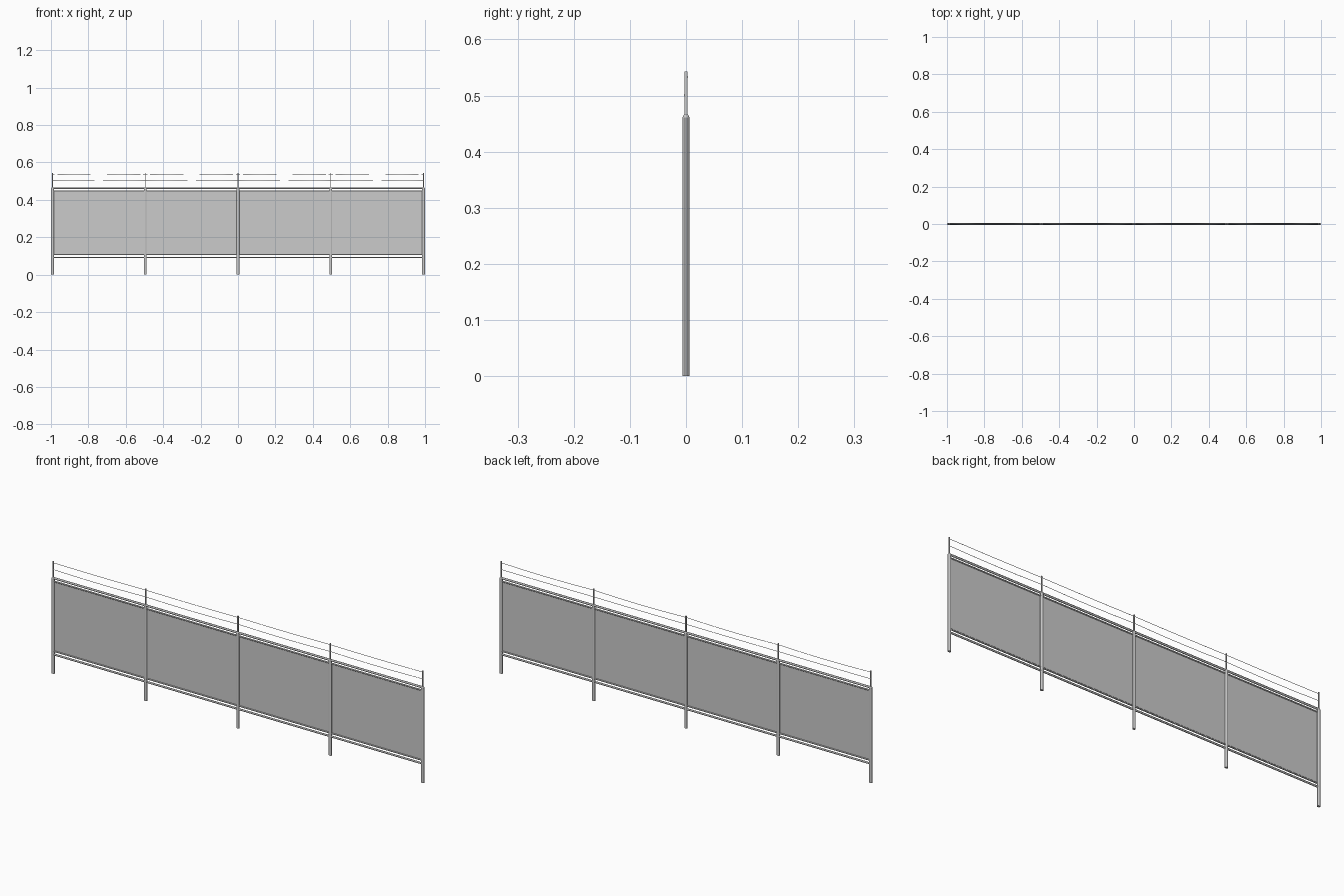
import bpy, bmesh, math
from mathutils import Matrix, Vector

if "Cube" in bpy.data.objects:
    bpy.data.objects.remove(bpy.data.objects["Cube"])

SPAN = 0.496
POST_X = [SPAN * i for i in range(-2, 3)]


def finish(name, bm):
    mesh = bpy.data.meshes.new(name)
    bm.to_mesh(mesh)
    bm.free()
    ob = bpy.data.objects.new(name, mesh)
    bpy.context.collection.objects.link(ob)
    return ob


def cone(bm, r1, r2, z0, z1, x, sides, sx=1.0):
    m = (Matrix.Translation((x, 0, (z0 + z1) / 2)) @ Matrix.Diagonal((sx, 1, 1, 1))
         @ Matrix.Rotation(math.pi / sides, 4, 'Z'))
    bmesh.ops.create_cone(bm, cap_ends=True, segments=sides, radius1=r1,
                          radius2=r2, depth=z1 - z0, matrix=m)


def tube(name, points, radius, sides_res=1):
    cu = bpy.data.curves.new(name, 'CURVE')
    cu.dimensions = '3D'
    cu.bevel_depth = radius
    cu.bevel_resolution = sides_res
    cu.use_fill_caps = True
    sp = cu.splines.new('POLY')
    sp.points.add(len(points) - 1)
    for p, co in zip(sp.points, points):
        p.co = (*co, 1)
    ob = bpy.data.objects.new(name, cu)
    bpy.context.collection.objects.link(ob)
    return ob


# main posts with chamfered caps, and slim wire holders on top
for i, x in enumerate(POST_X):
    bm = bmesh.new()
    cone(bm, 0.0062, 0.0062, 0, 0.461, x, 12, 1.3)
    cone(bm, 0.0062, 0.004, 0.461, 0.466, x, 12, 1.3)
    finish(f"post_{i}", bm)
    bm = bmesh.new()
    cone(bm, 0.0034, 0.0034, 0.46, 0.543, x, 4)
    finish(f"wire_holder_{i}", bm)

# horizontal rails above and below the infill
for name, z, r in (("top_rail", 0.462, 0.005), ("upper_frame_rail", 0.447, 0.0035),
                   ("lower_frame_rail", 0.108, 0.0035), ("bottom_rail", 0.092, 0.0045)):
    tube(name, [(POST_X[0], 0, z), (POST_X[-1], 0, z)], r)

# thin infill panels between posts
for i, (a, b) in enumerate(zip(POST_X, POST_X[1:])):
    bm = bmesh.new()
    vs = [bm.verts.new(c) for c in ((a, 0, 0.108), (b, 0, 0.108),
                                    (b, 0, 0.447), (a, 0, 0.447))]
    bm.faces.new(vs)
    finish(f"infill_panel_{i}", bm)

# slightly slack wires strung across the holders
N = 12
for name, z, sag, bow in (("upper_wire", 0.536, 0.003, 0.0025),
                          ("lower_wire", 0.503, 0.002, -0.0025)):
    pts = []
    for k in range(4 * N + 1):
        t = (k % N) / N
        s = math.sin(math.pi * t)
        pts.append((POST_X[0] + SPAN * k / N, bow * s, z - sag * s))
    tube(name, pts, 0.0012, 0)
